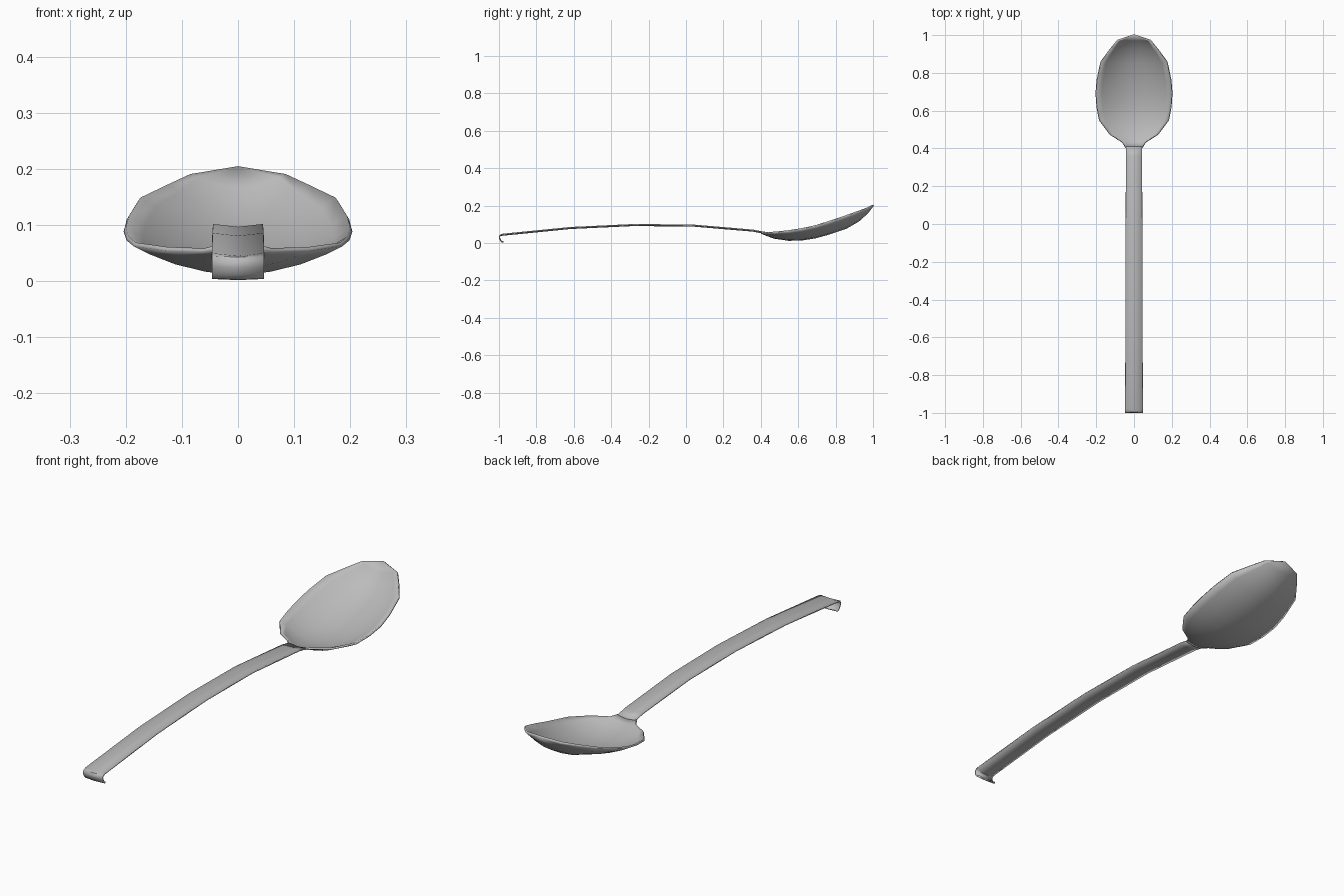
import bpy, bmesh, math

cube = bpy.data.objects.get("Cube")
if cube:
    bpy.data.objects.remove(cube, do_unlink=True)

steel = bpy.data.materials.new("brushed steel grey")
steel.use_nodes = True
GREY = (0.5, 0.5, 0.5, 1)
steel.diffuse_color = GREY
steel.node_tree.nodes["Principled BSDF"].inputs["Base Color"].default_value = GREY


def loft(name, stations, columns, power, thickness):
    """Skin rows given as (y, half width, centre z, edge z), then thicken downward."""
    bm = bmesh.new()
    rows = []
    for y, w, zc, ze in stations:
        rows.append([bm.verts.new((w * t, y, zc + (ze - zc) * abs(t) ** power))
                     for t in columns])
    for a, b in zip(rows, rows[1:]):
        for i in range(len(columns) - 1):
            bm.faces.new((a[i], a[i + 1], b[i + 1], b[i]))
    bmesh.ops.remove_doubles(bm, verts=bm.verts, dist=0.0005)
    mesh = bpy.data.meshes.new(name)
    bm.to_mesh(mesh)
    bm.free()
    mesh.materials.append(steel)
    obj = bpy.data.objects.new(name, mesh)
    bpy.context.collection.objects.link(obj)
    solid = obj.modifiers.new("thickness", "SOLIDIFY")
    solid.thickness = thickness
    solid.offset = -1
    bpy.ops.object.select_all(action="DESELECT")
    obj.select_set(True)
    bpy.context.view_layer.objects.active = obj
    bpy.ops.object.shade_smooth_by_angle(angle=math.radians(40))
    return obj


# Handle: curled hook at the end, then a long shallow arch with a slight trough
handle_path = [(-0.977, 0.004), (-0.984, 0.005), (-0.993, 0.014), (-0.999, 0.026),
               (-1.0, 0.036), (-0.995, 0.045), (-0.982, 0.05), (-0.62, 0.086),
               (-0.28, 0.102), (0.04, 0.099), (0.36, 0.072), (0.41, 0.062)]
handle = []
for y, z in handle_path:
    half = 0.0435 - 0.003 * y
    handle.append((y, half, z - 0.005 if y > -0.99 and z > 0.03 else z - 0.002, z))
loft("handle", handle, (-1, 0, 1), 1, 0.006)

# Bowl: rows from the neck to the pointed tip, parabolic across
bowl = [(0.405, 0.043, 0.057, 0.063), (0.435, 0.06, 0.045, 0.059),
        (0.475, 0.125, 0.031, 0.061), (0.55, 0.182, 0.02, 0.069),
        (0.62, 0.195, 0.022, 0.08), (0.69, 0.2, 0.033, 0.095),
        (0.76, 0.194, 0.052, 0.117), (0.855, 0.174, 0.084, 0.149),
        (0.92, 0.126, 0.122, 0.172), (0.97, 0.085, 0.167, 0.191),
        (0.998, 0, 0.205, 0.205)]
loft("bowl", bowl, (-1, -0.85, -0.6, -0.3, 0, 0.3, 0.6, 0.85, 1), 2, 0.008)
